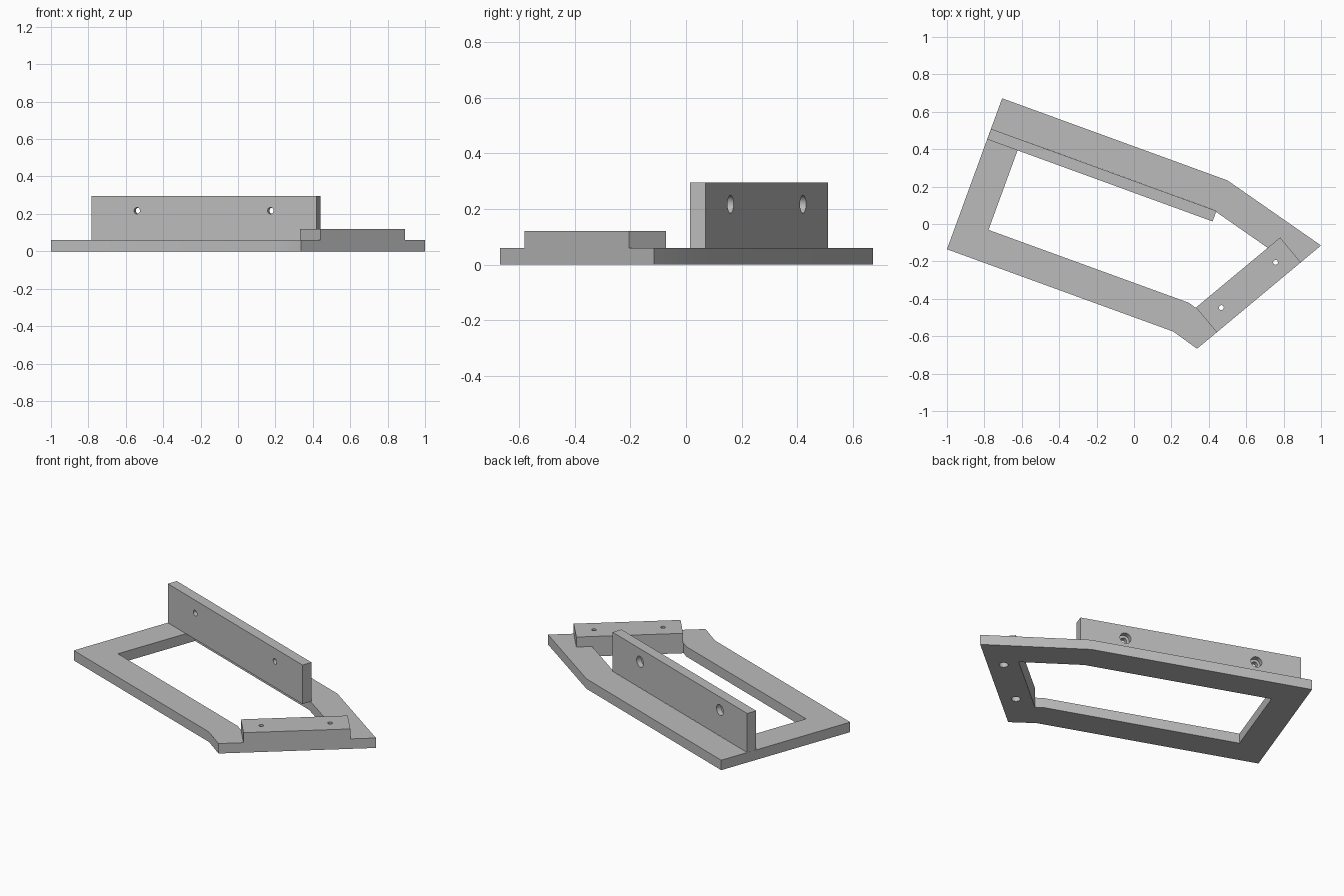
import bpy, bmesh, math
from mathutils import Vector

if "Cube" in bpy.data.objects:
    bpy.data.objects.remove(bpy.data.objects["Cube"])

grey = bpy.data.materials.new("light grey")
grey.diffuse_color = (0.5, 0.5, 0.5, 1)
grey.use_nodes = True
grey.node_tree.nodes["Principled BSDF"].inputs["Base Color"].default_value = grey.diffuse_color

BASE = 0.06      # frame thickness
BAND = 0.173     # frame band width


def finish(name, bm):
    bmesh.ops.recalc_face_normals(bm, faces=bm.faces)
    me = bpy.data.meshes.new(name)
    bm.to_mesh(me)
    bm.free()
    me.materials.append(grey)
    ob = bpy.data.objects.new(name, me)
    bpy.context.collection.objects.link(ob)
    return ob


def inset(pts, d):
    """Offset a clockwise outline inwards by d."""
    out = []
    for i, p in enumerate(pts):
        a = (p - pts[i - 1]).normalized()
        b = (pts[(i + 1) % len(pts)] - p).normalized()
        n1, n2 = Vector((a.y, -a.x)), Vector((b.y, -b.x))
        out.append(p + (n1 + n2) * d / (1 + n1.dot(n2)))
    return out


def prism(name, pts, z0, z1):
    bm = bmesh.new()
    lo = [bm.verts.new((x, y, z0)) for x, y in pts]
    hi = [bm.verts.new((x, y, z1)) for x, y in pts]
    bm.faces.new(lo)
    bm.faces.new(hi)
    for i in range(len(pts)):
        j = (i + 1) % len(pts)
        bm.faces.new((lo[i], lo[j], hi[j], hi[i]))
    return finish(name, bm)


def drill(ob, start, axis, radius, length):
    """Cut a round hole from start along axis."""
    axis = Vector(axis).normalized()
    bpy.ops.mesh.primitive_cylinder_add(
        vertices=32, radius=radius, depth=length,
        location=Vector(start) + axis * length / 2,
        rotation=axis.to_track_quat('Z', 'Y').to_euler())
    cutter = bpy.context.object
    cutter.name = "hole_cutter"
    cutter.hide_render = True
    cutter.data.materials.append(grey)
    mod = ob.modifiers.new("hole", 'BOOLEAN')
    mod.operation = 'DIFFERENCE'
    mod.solver = 'EXACT'
    mod.object = cutter
    bpy.context.view_layer.objects.active = ob
    bpy.ops.object.modifier_apply(modifier=mod.name)
    bpy.data.objects.remove(cutter)


def smooth(ob):
    bpy.ops.object.select_all(action='DESELECT')
    ob.select_set(True)
    bpy.context.view_layer.objects.active = ob
    bpy.ops.object.shade_smooth_by_angle(angle=math.radians(30))


# Flat six-sided base frame with an even band width
outer = [Vector(p) for p in ((-1, -0.135), (-0.705, 0.672), (0.5, 0.233),
                             (1, -0.115), (0.337, -0.667), (0.21, -0.575))]
inner = inset(outer, BAND)
bm = bmesh.new()
rings = [[bm.verts.new((p.x, p.y, z)) for p in pts]
         for pts, z in ((outer, 0), (outer, BASE), (inner, BASE), (inner, 0))]
for k in range(4):
    a, b = rings[k], rings[(k + 1) % 4]
    for i in range(6):
        j = (i + 1) % 6
        bm.faces.new((a[i], a[j], b[j], b[i]))
frame = finish("base_frame", bm)

# Upright wall along the inner edge of the rear band
along = (outer[2] - outer[1]).normalized()
across = Vector((-along.y, along.x))
back_left = Vector((-0.764, 0.509))
back_right = back_left + along * 1.282
wall = prism("upright_wall", [back_left, back_right, back_right - across * 0.06,
                              back_left - across * 0.06], BASE, 0.295)

# Wall screw holes, counterbored from the back
for s in (0.26, 1.02):
    p = back_left + along * s
    start = p + across * 0.02
    axis = (-across.x, -across.y, 0)
    drill(wall, (start.x, start.y, 0.217), axis, 0.017, 0.12)
    drill(wall, (start.x, start.y, 0.217), axis, 0.032, 0.05)
smooth(wall)

# Raised block on the short slanted band
edge = (outer[3] - outer[4]).normalized()
side = Vector((-edge.y, edge.x))
b0 = outer[4] + edge * 0.137
b1 = outer[4] + edge * 0.722
block = prism("raised_block", [b0, b1, b1 + side * BAND, b0 + side * BAND], BASE, 0.12)

# Block screw holes, wider through the frame underneath
for x, y in ((0.757, -0.205), (0.467, -0.447)):
    drill(block, (x, y, 0.02), (0, 0, 1), 0.013, 0.2)
    drill(frame, (x, y, -0.05), (0, 0, 1), 0.025, 0.2)
smooth(block)
smooth(frame)
